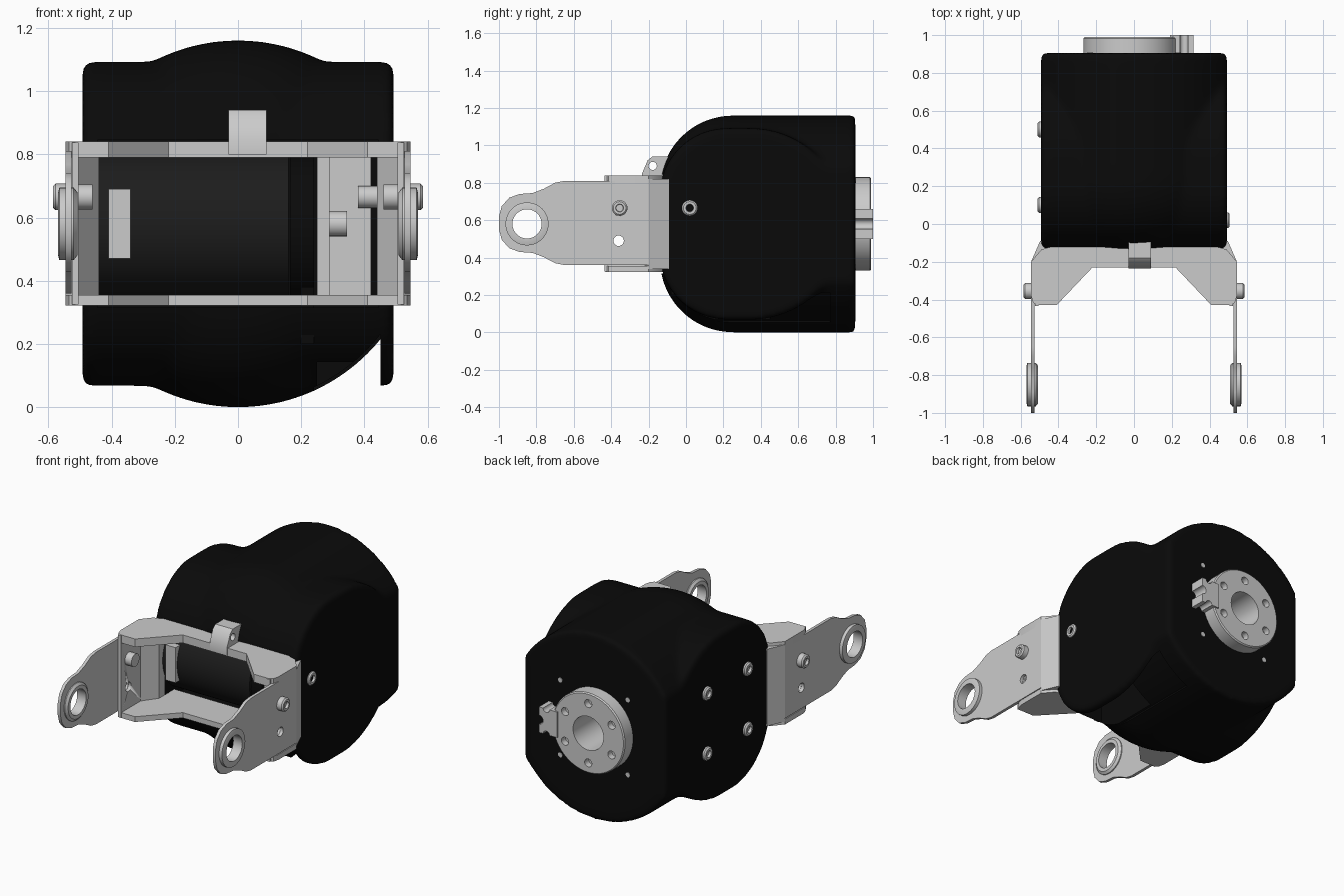
import bpy, bmesh, math

if "Cube" in bpy.data.objects:
    bpy.data.objects.remove(bpy.data.objects["Cube"])

BLACK = bpy.data.materials.new("black_plastic")
BLACK.diffuse_color = (0.003, 0.003, 0.003, 1)
BLACK.use_nodes = True
BLACK.node_tree.nodes["Principled BSDF"].inputs["Base Color"].default_value = BLACK.diffuse_color
DARK = bpy.data.materials.new("dark_motor")
DARK.diffuse_color = (0.012, 0.012, 0.012, 1)
DARK.use_nodes = True
DARK.node_tree.nodes["Principled BSDF"].inputs["Base Color"].default_value = DARK.diffuse_color
LIGHT = bpy.data.materials.new("light_metal")
LIGHT.diffuse_color = (0.75, 0.75, 0.72, 1)
LIGHT.use_nodes = True
LIGHT.node_tree.nodes["Principled BSDF"].inputs["Base Color"].default_value = LIGHT.diffuse_color
ZC = 0.58


def place(axis, u, v, h):
    # (u, v) lie in the plane across the axis, h runs along it
    return {'X': (h, u, v), 'Y': (u, h, v), 'Z': (u, v, h)}[axis]


def finish(bm, name, mat=LIGHT):
    bmesh.ops.remove_doubles(bm, verts=bm.verts, dist=1e-5)
    bmesh.ops.recalc_face_normals(bm, faces=bm.faces)
    me = bpy.data.meshes.new(name)
    bm.to_mesh(me)
    bm.free()
    ob = bpy.data.objects.new(name, me)
    bpy.context.collection.objects.link(ob)
    me.materials.append(mat)
    smooth(ob)
    return ob


def select(ob):
    bpy.ops.object.select_all(action='DESELECT')
    ob.select_set(True)
    bpy.context.view_layer.objects.active = ob


def smooth(ob):
    select(ob)
    bpy.ops.object.shade_smooth_by_angle(angle=math.radians(35))


def prism(name, pts, axis, a, b, mat=LIGHT):
    bm = bmesh.new()
    lo = [bm.verts.new(place(axis, u, v, a)) for u, v in pts]
    hi = [bm.verts.new(place(axis, u, v, b)) for u, v in pts]
    bm.faces.new(lo)
    bm.faces.new(hi)
    for i in range(len(pts)):
        j = (i + 1) % len(pts)
        bm.faces.new((lo[i], lo[j], hi[j], hi[i]))
    return finish(bm, name, mat)


def box(name, x, y, z, mat=LIGHT):
    return prism(name, [(x[0], y[0]), (x[1], y[0]), (x[1], y[1]), (x[0], y[1])], 'Z', z[0], z[1], mat)


def lathe(name, prof, axis, cu, cv, segs=32, ring=False, mat=LIGHT):
    # prof holds (radius, height along the axis); ring closes the profile
    bm = bmesh.new()
    rows = []
    for i in range(segs):
        t = 2 * math.pi * i / segs
        rows.append([bm.verts.new(place(axis, cu + r * math.cos(t), cv + r * math.sin(t), h)) for r, h in prof])
    n = len(prof)
    for i in range(segs):
        a, b = rows[i], rows[(i + 1) % segs]
        for k in range(n if ring else n - 1):
            m = (k + 1) % n
            quad = [a[k], a[m], b[m], b[k]]
            if prof[k][0] == 0:
                quad = [a[k], a[m], b[m]]
            elif prof[m][0] == 0:
                quad = [a[k], a[m], b[k]]
            bm.faces.new(quad)
    return finish(bm, name, mat)


def cyl(name, r, a, b, axis, cu, cv, segs=32, mat=LIGHT):
    return lathe(name, [(0, a), (r, a), (r, b), (0, b)], axis, cu, cv, segs, mat=mat)


def apply_mod(ob, kind, **props):
    m = ob.modifiers.new("m", kind)
    for k, v in props.items():
        setattr(m, k, v)
    select(ob)
    bpy.ops.object.modifier_apply(modifier=m.name)


def boolean(ob, tool, op='DIFFERENCE'):
    apply_mod(ob, 'BOOLEAN', operation=op, object=tool, solver='EXACT')
    bpy.data.objects.remove(tool)


def screw(name, s, x, y, z, r, length):
    # socket head screw pointing outward along s * x
    e = x + length
    prof = [(0, x), (r, x), (r, e - 0.008), (r - 0.008, e), (r * 0.5, e), (r * 0.45, e - 0.015), (0, e - 0.015)]
    lathe(name, [(q, s * h) for q, h in prof], 'X', y, z, 20)


def arc(cu, cv, r, a0, a1, n=12):
    angs = [math.radians(a0 + (a1 - a0) * i / n) for i in range(n + 1)]
    return [(cu + r * math.cos(t), cv + r * math.sin(t)) for t in angs]


# Shell: domed drum along y blended with a rounded block along x
dome = [(0, -0.14)] + arc(0.19, 0.25, 0.39, -90, 0) + [(0.58, 0.905), (0, 0.905)]
shell = lathe("shell", dome, 'Y', 0, ZC, 96, mat=BLACK)
boolean(shell, box("clip", (-0.492, 0.492), (-1, 2), (-1, 2), BLACK), 'INTERSECT')
side_profile = arc(0.22, 0.73, 0.362, 180, 90) + arc(0.345, ZC, 0.512, 90, -90, 36) + arc(0.22, 0.43, 0.362, -90, -180)
boolean(shell, prism("front_block", side_profile, 'X', -0.492, 0.492, BLACK), 'UNION')
apply_mod(shell, 'REMESH', mode='VOXEL', voxel_size=0.015)
apply_mod(shell, 'SMOOTH', factor=0.5, iterations=14)

# Front cavity, and the open lower right corner behind a thin side wall
boolean(shell, box("cavity", (-0.445, 0.445), (-0.4, 0.5), (0.315, 0.845), BLACK))
corner = box("corner", (0.24, 0.45), (-0.4, 0.77), (-0.2, 0.36), BLACK)
boolean(corner, cyl("keep", 0.57, -1, 1, 'Y', 0, ZC, 96, BLACK))
boolean(shell, corner)
boolean(shell, box("window", (0.25, 0.45), (0.0, 0.45), (-0.2, 0.36), BLACK))
HX = -0.018
boolean(shell, cyl("bore_cut", 0.115, 0.6, 1.1, 'Y', HX, ZC, 40, BLACK))
smooth(shell)

# Motor and drive parts inside the cavity
cyl("motor", 0.235, -0.44, 0.16, 'X', 0.12, 0.575, 64, DARK)
cyl("motor_flange", 0.24, 0.165, 0.24, 'X', 0.13, 0.56, 64, BLACK)
box("lower_flange", (0.2, 0.24), (-0.08, 0.3), (0.2, 0.38), BLACK)
box("gear_plate", (0.25, 0.29), (-0.1, 0.42), (0.325, 0.79))
box("gear_block", (0.29, 0.42), (0.03, 0.42), (0.35, 0.79))
cyl("gear_knob", 0.04, 0.29, 0.345, 'X', -0.02, 0.58, 20)
box("motor_connector", (-0.41, -0.34), (-0.13, 0.0), (0.47, 0.69))

# Yoke bracket: top and bottom plates
half = [(0.22, -0.23), (0.41, -0.43), (0.515, -0.43), (0.535, -0.415), (0.545, -0.38), (0.545, -0.2),
        (0.49, -0.135), (0.44, -0.12), (0.44, 0.0)]
outline = half + [(-x, y) for x, y in reversed(half)]
prism("bracket_top", outline, 'Z', 0.79, 0.84)
prism("bracket_bottom", outline, 'Z', 0.322, 0.355)

# Top tab with cross hole
tab = prism("top_tab", [(-0.235, 0.8), (-0.235, 0.85), (-0.205, 0.92), (-0.18, 0.94), (-0.07, 0.94),
                        (-0.07, 0.8)], 'X', -0.03, 0.09)
boolean(tab, cyl("tab_hole", 0.022, -0.2, 0.2, 'X', -0.178, 0.89, 20))
smooth(tab)

arm_top = [(-0.2, 0.81), (-0.65, 0.81), (-0.70, 0.80), (-0.76, 0.768), (-0.82, 0.745), (-0.89, 0.74),
           (-0.945, 0.72), (-0.985, 0.675), (-1.0, 0.62)]
arm_pts = arm_top + [(y, 1.17 - z) for y, z in reversed(arm_top)]
for s, side in ((-1, "left"), (1, "right")):
    # Bracket side wall, bending inward to the shell
    wall = [(0.525, -0.435), (0.525, -0.22), (0.505, -0.2), (0.505, -0.435)]
    w = prism("bracket_wall_" + side, [(s * x, y) for x, y in wall], 'Z', 0.325, 0.838)
    boolean(w, cyl("hole", 0.028, s * 0.4, s * 0.6, 'X', -0.36, 0.49, 20))
    bend = [(0.525, -0.22), (0.545, -0.2), (0.497, -0.09), (0.44, -0.09), (0.44, -0.15), (0.505, -0.24)]
    prism("bracket_bend_" + side, [(s * x, y) for x, y in bend], 'Z', 0.34, 0.82)
    # Arm plate with pivot eye
    arm = prism("arm_" + side, arm_pts, 'X', s * 0.526, s * 0.545)
    boolean(arm, cyl("hole", 0.08, s * 0.4, s * 0.6, 'X', -0.85, ZC, 40))
    boolean(arm, cyl("hole", 0.028, s * 0.4, s * 0.6, 'X', -0.36, 0.49, 20))
    smooth(arm)
    bush = [(0.078, 0.508), (0.1, 0.508), (0.115, 0.52), (0.115, 0.565), (0.095, 0.57), (0.078, 0.57)]
    lathe("pivot_bush_" + side, [(r, s * h) for r, h in bush], 'X', -0.85, ZC, 40, ring=True)
    screw("arm_screw_" + side, s, 0.545, -0.355, 0.665, 0.042, 0.04)
    cyl("arm_nut_" + side, 0.04, s * 0.46, s * 0.506, 'X', -0.355, 0.665, 20)

# Shell screws
screw("shell_screw_right", 1, 0.48, 0.02, 0.665, 0.042, 0.025)
cyl("shell_nut_right", 0.035, 0.38, 0.45, 'X', 0.02, 0.665, 20)
for i, (y, z) in enumerate([(0.1, 0.395), (0.1, 0.77), (0.5, 0.395), (0.5, 0.77)]):
    screw("shell_screw_left_%d" % i, -1, 0.48, y, z, 0.042, 0.03)

# Rear output hub with deep bore, bolt circle and notched lug
hub = lathe("output_hub", [(0.105, 0.6), (0.113, 0.6), (0.113, 0.88), (0.25, 0.88), (0.25, 0.983), (0.243, 0.99),
                           (0.105, 0.99)], 'Y', HX, ZC, 64, ring=True)
for i in range(6):
    t = math.radians(60 * i + 30)
    boolean(hub, cyl("bolt", 0.025, 0.95, 1.1, 'Y', HX + 0.185 * math.cos(t), ZC + 0.185 * math.sin(t), 20))
smooth(hub)
lug = box("hub_lug", (0.19, 0.315), (0.88, 1.0), (0.5, 0.66))
for x, z, r in ((0.315, 0.58, 0.028), (0.265, 0.5, 0.022), (0.265, 0.66, 0.022)):
    boolean(lug, cyl("notch", r, 0.8, 1.1, 'Y', x, z, 20))
smooth(lug)
for i in range(4):
    t = math.radians(90 * i + 45)
    cyl("rear_pin_%d" % i, 0.015, 0.85, 0.908, 'Y', 0.33 * math.cos(t), ZC + 0.33 * math.sin(t), 12)
